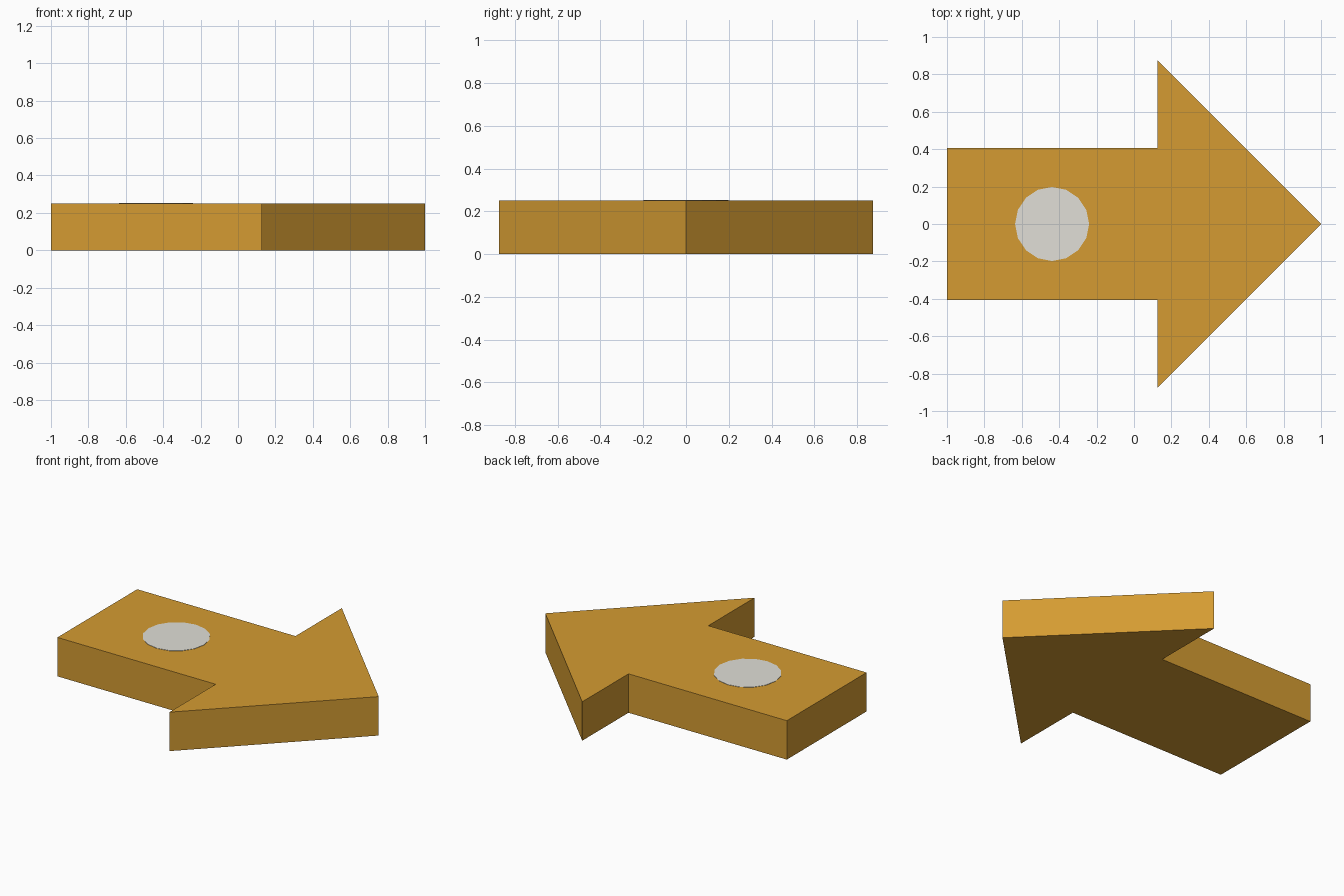
import bpy
import bmesh
from mathutils import Matrix

if "Cube" in bpy.data.objects:
    bpy.data.objects.remove(bpy.data.objects["Cube"])


def material(name, color):
    m = bpy.data.materials.new(name)
    m.diffuse_color = (*color, 1.0)
    m.use_nodes = True
    m.node_tree.nodes["Principled BSDF"].inputs["Base Color"].default_value = m.diffuse_color
    return m


def add_object(name, bm, mat):
    bmesh.ops.recalc_face_normals(bm, faces=bm.faces)
    mesh = bpy.data.meshes.new(name)
    bm.to_mesh(mesh)
    bm.free()
    mesh.materials.append(mat)
    obj = bpy.data.objects.new(name, mesh)
    bpy.context.collection.objects.link(obj)
    return obj


THICK = 0.25
amber = material("amber", (0.66, 0.33, 0.032))
light_grey = material("light grey", (0.75, 0.74, 0.68))

# Arrow slab: half outline mirrored across the x axis, then extruded upward
half = [(-1.0, 0.405), (0.125, 0.405), (0.125, 0.875)]
outline = half + [(1.0, 0.0)] + [(x, -y) for x, y in reversed(half)]
bm = bmesh.new()
base = bm.faces.new([bm.verts.new((x, y, 0)) for x, y in outline])
top = bmesh.ops.extrude_face_region(bm, geom=[base], use_keep_orig=True)
verts = [v for v in top["geom"] if isinstance(v, bmesh.types.BMVert)]
bmesh.ops.translate(bm, verts=verts, vec=(0, 0, THICK))
add_object("arrow_body", bm, amber)

# Round marker plate on the shaft
bm = bmesh.new()
bmesh.ops.create_cone(bm, cap_ends=True, segments=16, radius1=0.198, radius2=0.198,
                      depth=0.004, matrix=Matrix.Translation((-0.438, 0, THICK)))
add_object("round_marker", bm, light_grey)
